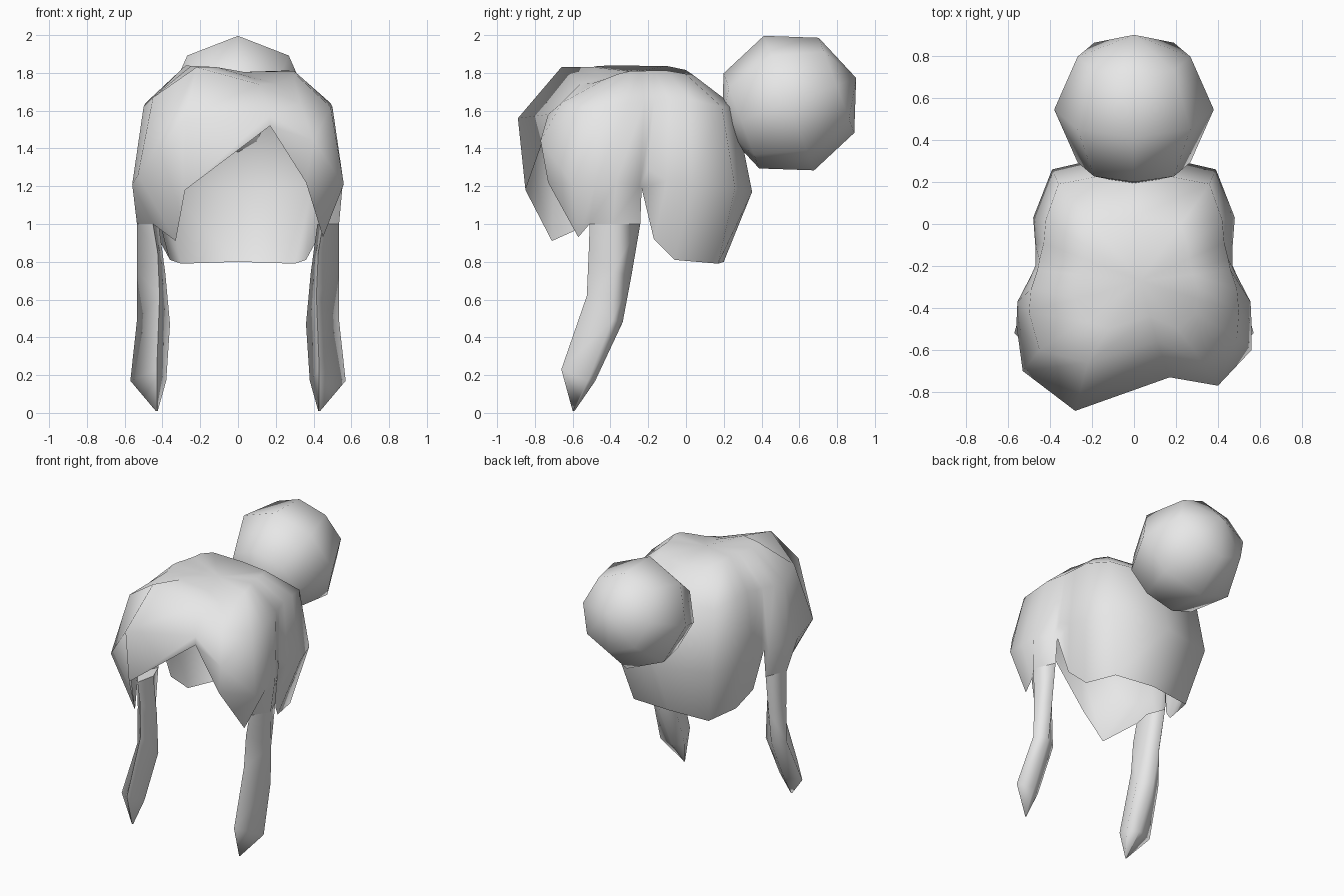
import bpy, bmesh, math
from mathutils import Vector

cube = bpy.data.objects.get("Cube")
if cube:
    bpy.data.objects.remove(cube, do_unlink=True)

grey = bpy.data.materials.new("light grey wool")
grey.use_nodes = True
COLOUR = (0.8, 0.8, 0.8, 1.0)
grey.diffuse_color = COLOUR
grey.node_tree.nodes["Principled BSDF"].inputs["Base Color"].default_value = COLOUR


def finish(name, bm):
    mesh = bpy.data.meshes.new(name)
    for f in bm.faces:
        f.smooth = True
    bm.to_mesh(mesh)
    bm.free()
    mesh.materials.append(grey)
    obj = bpy.data.objects.new(name, mesh)
    bpy.context.collection.objects.link(obj)
    return obj


def bridge(bm, low, high):
    n = len(low)
    for i in range(n):
        j = (i + 1) % n
        bm.faces.new((low[i], low[j], high[j], high[i]))


# Cap: each column runs rim, widest point, shoulder
front_left = [
    [(0.17, -0.73, 1.52), (0.17, -0.73, 1.58), (0.11, -0.56, 1.74)],
    [(0.36, -0.73, 1.22), (0.40, -0.77, 1.44), (0.33, -0.66, 1.64)],
    [(0.45, -0.57, 0.93), (0.56, -0.60, 1.21), (0.49, -0.54, 1.62)],
]
side = [
    [(0.45, -0.51, 1.00), (0.56, -0.48, 1.21), (0.50, -0.42, 1.62)],
    [(0.535, -0.39, 1.00), (0.555, -0.37, 1.22), (0.49, -0.31, 1.64)],
    [(0.47, -0.242, 1.00), (0.49, -0.245, 1.20), (0.46, -0.22, 1.65)],
    [(0.46, -0.235, 1.19), (0.47, -0.20, 1.29), (0.45, -0.17, 1.65)],
    [(0.42, -0.17, 0.92), (0.47, -0.10, 1.23), (0.43, -0.09, 1.66)],
    [(0.36, -0.06, 0.81), (0.48, 0.03, 1.20), (0.42, 0.02, 1.66)],
    [(0.30, 0.17, 0.79), (0.39, 0.26, 1.19), (0.36, 0.19, 1.62)],
]
back = [[(0, 0.20, 0.80), (0, 0.35, 1.17), (0, 0.26, 1.62)]]
front_right = [
    [(-0.33, -0.71, 0.91), (-0.53, -0.70, 1.26), (-0.45, -0.60, 1.67)],
    [(-0.28, -0.85, 1.18), (-0.28, -0.89, 1.56), (-0.22, -0.66, 1.83)],
]
mirrored = [[(-x, y, z) for x, y, z in col] for col in reversed(side)]
columns = front_left + side + back + mirrored + front_right

bm = bmesh.new()
rings = [[bm.verts.new(col[k]) for col in columns] for k in range(3)]
# Crown ring drawn in towards the top centre, lower at the back and front left
centre = Vector((0.03, -0.27, 1.805))
crown = []
for v in rings[2]:
    p = v.co.lerp(centre, 0.42)
    p.z = 1.825 - 0.05 * p.x - 0.4 * max(0, p.y + 0.05)
    if p.x > 0:
        p.z -= 0.4 * max(0, -p.y - 0.32)
    crown.append(bm.verts.new(p))
rings.append(crown)
for low, high in zip(rings, rings[1:]):
    bridge(bm, low, high)
top = bm.verts.new(centre)
for i, v in enumerate(crown):
    bm.faces.new((v, crown[(i + 1) % len(crown)], top))
finish("cap", bm)

# Hanging straps, tip to top: ridge, outer, back and inner points
strap_rows = [
    [(0.43, -0.60, 0.01), (0.435, -0.595, 0.01), (0.43, -0.59, 0.01), (0.425, -0.595, 0.01)],
    [(0.43, -0.66, 0.23), (0.57, -0.52, 0.17), (0.45, -0.48, 0.17), (0.38, -0.53, 0.17)],
    [(0.415, -0.525, 0.62), (0.535, -0.39, 0.49), (0.45, -0.335, 0.48), (0.36, -0.40, 0.47)],
    [(0.425, -0.515, 0.85), (0.535, -0.385, 0.75), (0.46, -0.29, 0.72), (0.385, -0.38, 0.74)],
    [(0.45, -0.51, 1.00), (0.535, -0.39, 1.00), (0.47, -0.242, 1.00), (0.42, -0.37, 1.00)],
]
for name, s in (("left_strap", 1), ("right_strap", -1)):
    bm = bmesh.new()
    loops = [[bm.verts.new((s * x, y, z)) for x, y, z in row] for row in strap_rows]
    for low, high in zip(loops, loops[1:]):
        bridge(bm, low, high)
        # Keep the front ridge crisp
        bm.edges.get((low[0], high[0])).smooth = False
    bm.faces.new(loops[0])
    lid = bm.faces.new(loops[-1])
    bmesh.ops.recalc_face_normals(bm, faces=bm.faces)
    for e in lid.edges:
        e.smooth = False
    finish(name, bm)

# Pompom: coarse sphere with its pole leaning up and back
bm = bmesh.new()
bmesh.ops.create_uvsphere(bm, u_segments=8, v_segments=4, radius=0.38)
pompom = finish("pompom", bm)
pompom.location = (0, 0.545, 1.64)
pompom.rotation_euler = (math.radians(-69.5), 0, 0)
